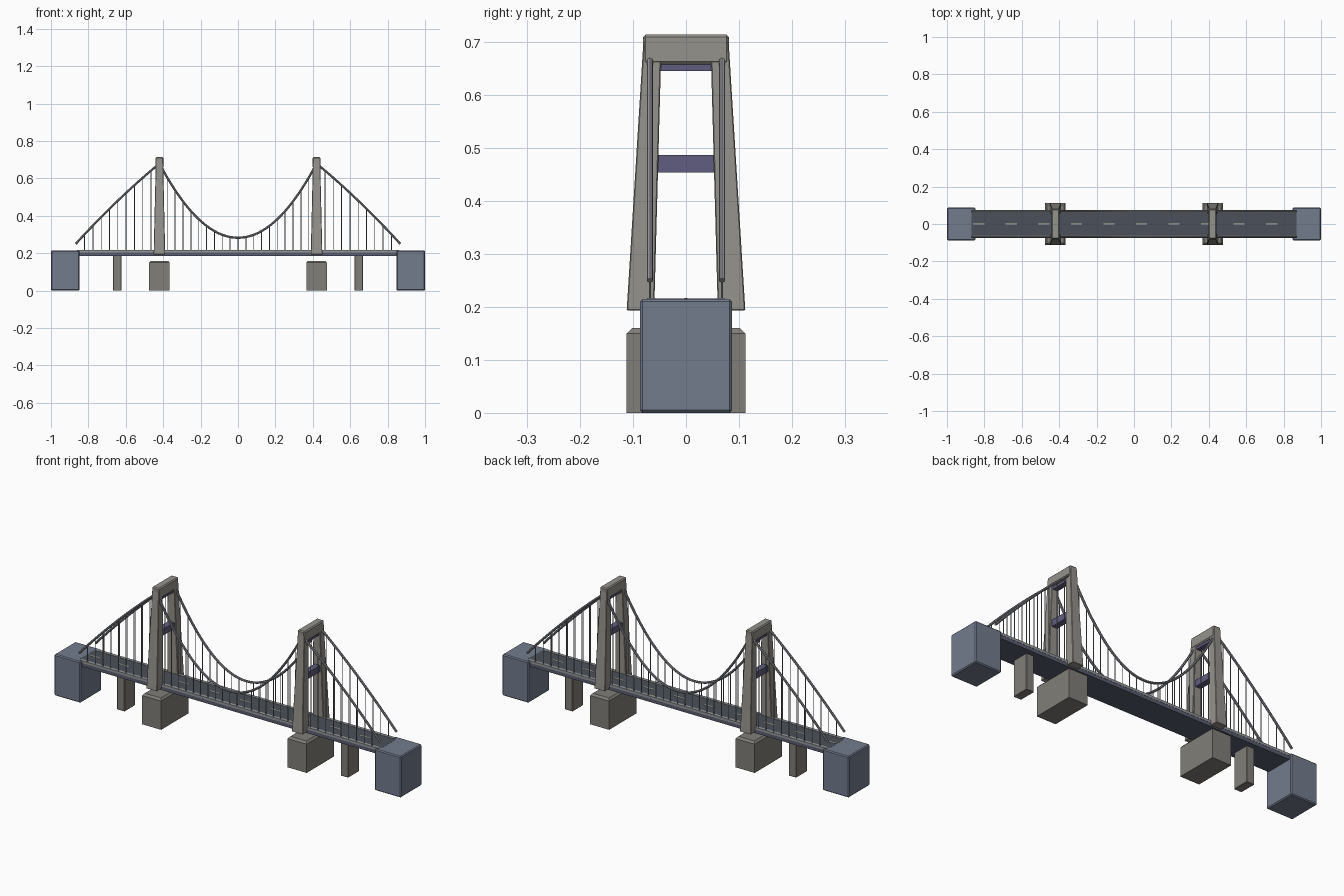
import bpy, bmesh

if "Cube" in bpy.data.objects:
    bpy.data.objects.remove(bpy.data.objects["Cube"])

def material(name, rgb):
    m = bpy.data.materials.new(name)
    m.diffuse_color = (*rgb, 1)
    m.use_nodes = True
    m.node_tree.nodes["Principled BSDF"].inputs["Base Color"].default_value = m.diffuse_color
    return m

STONE = material("stone", (0.30, 0.29, 0.26))
PIER = material("pier_stone", (0.22, 0.21, 0.19))
BLOCK = material("anchor_block", (0.17, 0.20, 0.27))
DECK = material("deck_steel", (0.10, 0.11, 0.16))
ROAD = material("asphalt", (0.07, 0.08, 0.10))
KERB = material("kerb", (0.30, 0.31, 0.33))
BEAM = material("beam_steel", (0.12, 0.11, 0.22))
CABLE = material("cable_steel", (0.28, 0.29, 0.32))
PAINT = material("lane_paint", (0.60, 0.58, 0.48))

TOWER_X, TOP_Z, SAG_Z = 0.42, 0.68, 0.283
END_X, END_Z = 0.868, 0.25
CABLE_Y = 0.068

def frustum(name, bottom, top, mat, bevel=0.0):
    """Block between two (x0, x1, y0, y1, z) rectangles."""
    bm = bmesh.new()
    rings = []
    for x0, x1, y0, y1, z in (bottom, top):
        rings.append([bm.verts.new(p) for p in
                      ((x0, y0, z), (x1, y0, z), (x1, y1, z), (x0, y1, z))])
    a, b = rings
    bm.faces.new(a[::-1])
    bm.faces.new(b)
    for i in range(4):
        j = (i + 1) % 4
        bm.faces.new((a[i], a[j], b[j], b[i]))
    bmesh.ops.recalc_face_normals(bm, faces=bm.faces)
    mesh = bpy.data.meshes.new(name)
    bm.to_mesh(mesh)
    bm.free()
    ob = bpy.data.objects.new(name, mesh)
    bpy.context.collection.objects.link(ob)
    mesh.materials.append(mat)
    if bevel:
        mod = ob.modifiers.new("bevel", 'BEVEL')
        mod.width, mod.segments = bevel, 1
    return ob

def box(name, x0, x1, y0, y1, z0, z1, mat, bevel=0.0):
    return frustum(name, (x0, x1, y0, y1, z0), (x0, x1, y0, y1, z1), mat, bevel)

def tubes(name, paths, radius, resolution, mat):
    cu = bpy.data.curves.new(name, 'CURVE')
    cu.dimensions = '3D'
    cu.bevel_depth, cu.bevel_resolution = radius, resolution
    cu.use_fill_caps = True
    for pts in paths:
        sp = cu.splines.new('POLY')
        sp.points.add(len(pts) - 1)
        for p, co in zip(sp.points, pts):
            p.co = (*co, 1)
    cu.materials.append(mat)
    ob = bpy.data.objects.new(name, cu)
    bpy.context.collection.objects.link(ob)
    bpy.ops.object.select_all(action='DESELECT')
    ob.select_set(True)
    bpy.context.view_layer.objects.active = ob
    bpy.ops.object.convert(target='MESH')
    bpy.ops.object.shade_smooth_by_angle()

def cable_z(x):
    x = abs(x)
    if x <= TOWER_X:
        return SAG_Z + (TOP_Z - SAG_Z) * (x / TOWER_X) ** 2
    t = (x - TOWER_X) / (END_X - TOWER_X)
    return TOP_Z + (END_Z - TOP_Z) * t + 0.06 * t * (1 - t)

# deck, road surface, lane dashes
box("deck_girder", -0.87, 0.87, -0.073, 0.073, 0.186, 0.208, DECK)
box("road_surface", -0.87, 0.87, -0.058, 0.058, 0.206, 0.2155, ROAD)
for i in range(10):
    x = -0.83 + i * 0.174
    box("lane_dash", x - 0.03, x + 0.03, -0.003, 0.003, 0.215, 0.2165, PAINT)
for s in (-1, 1):
    y0, y1 = sorted((s * 0.058, s * 0.074))
    box("kerb", -0.86, 0.86, y0, y1, 0.204, 0.217, KERB)

for s in (-1, 1):
    # end blocks and slim approach piers
    x0, x1 = sorted((s * 0.848, s * 1.0))
    box("anchor_block", x0, x1, -0.087, 0.087, 0, 0.215, BLOCK, 0.005)
    c = s * 0.645
    box("approach_pier", c - 0.022, c + 0.022, -0.045, 0.045, 0, 0.19, PIER, 0.002)

    # tower foundation with chamfered top
    c = s * TOWER_X
    box("tower_pier", c - 0.055, c + 0.055, -0.112, 0.112, 0, 0.15, PIER)
    frustum("tower_pier_cap", (c - 0.055, c + 0.055, -0.112, 0.112, 0.15),
            (c - 0.046, c + 0.046, -0.102, 0.102, 0.16), PIER)

    # tapered tower legs, head beam, cross beams
    for t in (-1, 1):
        a0, a1 = sorted((t * 0.060, t * 0.112))
        b0, b1 = sorted((t * 0.046, t * 0.080))
        frustum("tower_leg", (c - 0.031, c + 0.031, a0, a1, 0.193),
                (c - 0.019, c + 0.019, b0, b1, 0.708), STONE, 0.002)
    box("tower_head", c - 0.021, c + 0.021, -0.081, 0.081, 0.658, 0.714, STONE, 0.005)
    box("upper_cross_beam", c - 0.014, c + 0.014, -0.055, 0.055, 0.645, 0.675, BEAM)
    box("middle_cross_beam", c - 0.016, c + 0.016, -0.058, 0.058, 0.454, 0.487, BEAM)

# main cables and hangers on each side
for s in (-1, 1):
    y = s * CABLE_Y
    xs_main = [-TOWER_X + 2 * TOWER_X * i / 40 for i in range(41)]
    xs_side = [TOWER_X + (END_X - TOWER_X) * i / 16 for i in range(17)]
    tubes("main_cable", [[(x, y, cable_z(x)) for x in xs_main]] +
          [[(d * x, y, cable_z(x)) for x in xs_side] for d in (-1, 1)], 0.006, 2, CABLE)
    hang = [-TOWER_X + 0.042 * i for i in range(1, 20)]
    hang += [d * (TOWER_X + 0.0445 * i) for i in range(1, 10) for d in (-1, 1)]
    tubes("hangers", [[(x, y, 0.21), (x, y, cable_z(x))] for x in hang], 0.0022, 1, CABLE)
